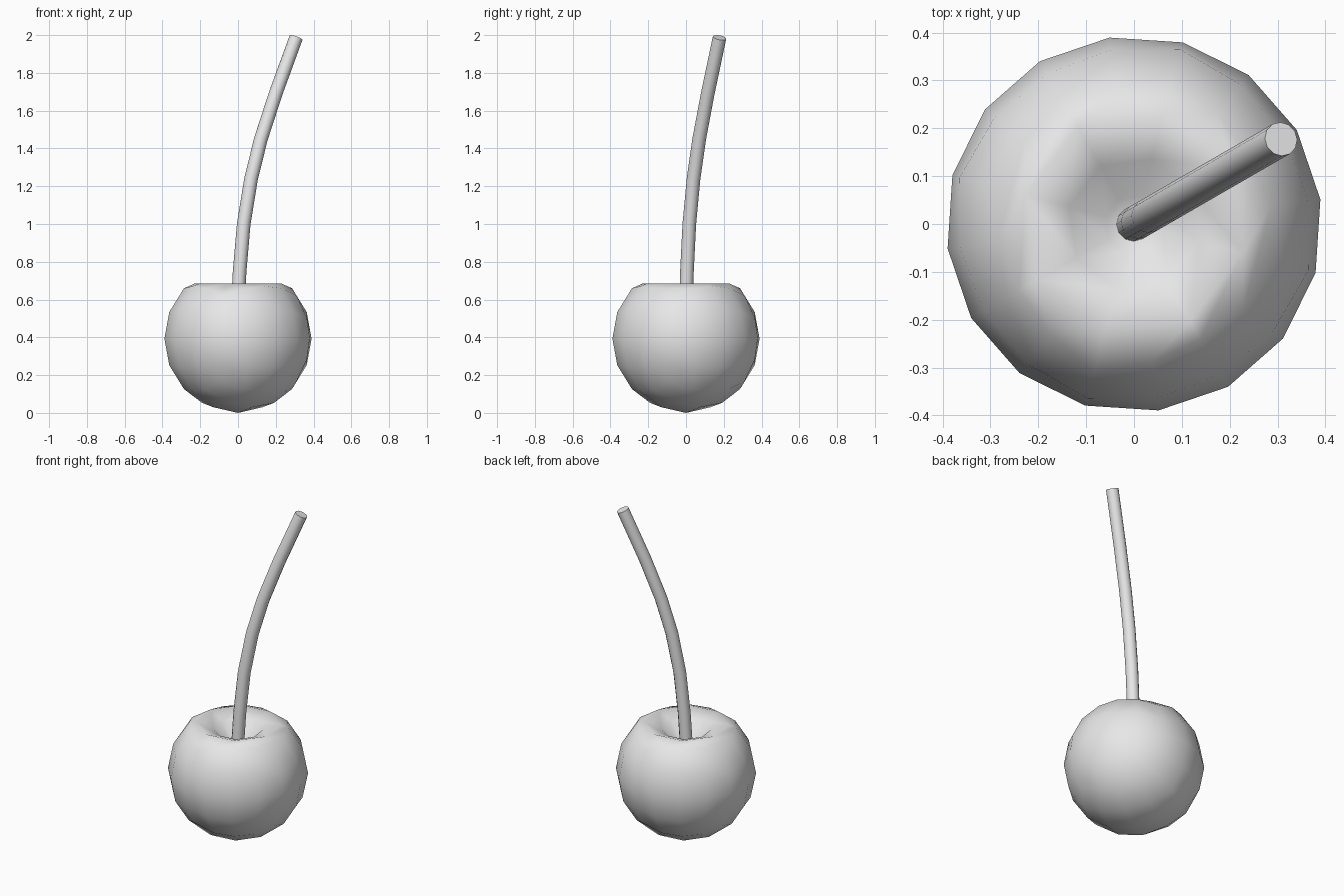
import bpy, bmesh, math
from mathutils import Vector, Matrix

cube = bpy.data.objects.get("Cube")
if cube:
    bpy.data.objects.remove(cube, do_unlink=True)

grey = bpy.data.materials.new("plain_grey")
grey.use_nodes = True
grey.diffuse_color = (0.8, 0.8, 0.8, 1)
grey.node_tree.nodes["Principled BSDF"].inputs["Base Color"].default_value = (0.8, 0.8, 0.8, 1)

TURN = Matrix.Rotation(math.radians(30), 4, "Z")
RADIUS = 0.393


def finish(bm, name, smooth_angle):
    """Turn a bmesh into a smooth-shaded grey object."""
    bmesh.ops.recalc_face_normals(bm, faces=bm.faces)
    bm.transform(TURN)
    mesh = bpy.data.meshes.new(name)
    bm.to_mesh(mesh)
    bm.free()
    mesh.materials.append(grey)
    obj = bpy.data.objects.new(name, mesh)
    bpy.context.collection.objects.link(obj)
    bpy.ops.object.select_all(action="DESELECT")
    obj.select_set(True)
    bpy.context.view_layer.objects.active = obj
    bpy.ops.object.shade_smooth_by_angle(angle=math.radians(smooth_angle))


def set_ring(verts, radius, z):
    """Move verts onto a level circle, keeping their directions."""
    for v in verts:
        flat = Vector((v.co.x, v.co.y, 0)).normalized() * radius
        v.co = flat + Vector((0, 0, z))


# Fruit: a cube subdivided into four by four faces and rounded to a ball
bm = bmesh.new()
bmesh.ops.create_cube(bm, size=2)
bmesh.ops.subdivide_edges(bm, edges=bm.edges[:], cuts=3, use_grid_fill=True)
for v in bm.verts:
    v.co = Vector([math.tan(c * math.pi / 4) for c in v.co]).normalized() * RADIUS
    v.co.z += RADIUS

# Dimple: open the top, level its rim and step rings down to a small floor
pole = max(bm.verts, key=lambda v: v.co.z)
bmesh.ops.delete(bm, geom=[pole], context="VERTS")
edges = [e for e in bm.edges if e.is_boundary]
set_ring({v for e in edges for v in e.verts}, 0.235, 0.686)
for radius, z in ((0.14, 0.65), (0.06, 0.575)):
    new = bmesh.ops.extrude_edge_only(bm, edges=edges)["geom"]
    edges = [g for g in new if isinstance(g, bmesh.types.BMEdge) and g.is_boundary]
    set_ring([g for g in new if isinstance(g, bmesh.types.BMVert)], radius, z)
bmesh.ops.contextual_create(bm, geom=edges)
finish(bm, "fruit", 100)

# Stem: a round tube swept along a bent path
path = [Vector((d, 0, z)) for d, z in (
    (-0.005, 0.5), (0.01, 0.75), (0.035, 1.0), (0.08, 1.24),
    (0.14, 1.45), (0.23, 1.69), (0.355, 1.987))]
SIDES = 12
bm = bmesh.new()
rings = []
for i, point in enumerate(path):
    tangent = path[min(i + 1, len(path) - 1)] - path[max(i - 1, 0)]
    tilt = Matrix.Rotation(math.atan2(tangent.x, tangent.z), 3, "Y")
    rings.append([bm.verts.new(point + tilt @ Vector((
        0.036 * math.cos(a), 0.036 * math.sin(a), 0)))
        for a in (math.tau * k / SIDES for k in range(SIDES))])
for low, high in zip(rings, rings[1:]):
    for k in range(SIDES):
        n = (k + 1) % SIDES
        bm.faces.new((low[k], low[n], high[n], high[k]))
bm.faces.new(rings[0])
bm.faces.new(rings[-1])
finish(bm, "stem", 40)
